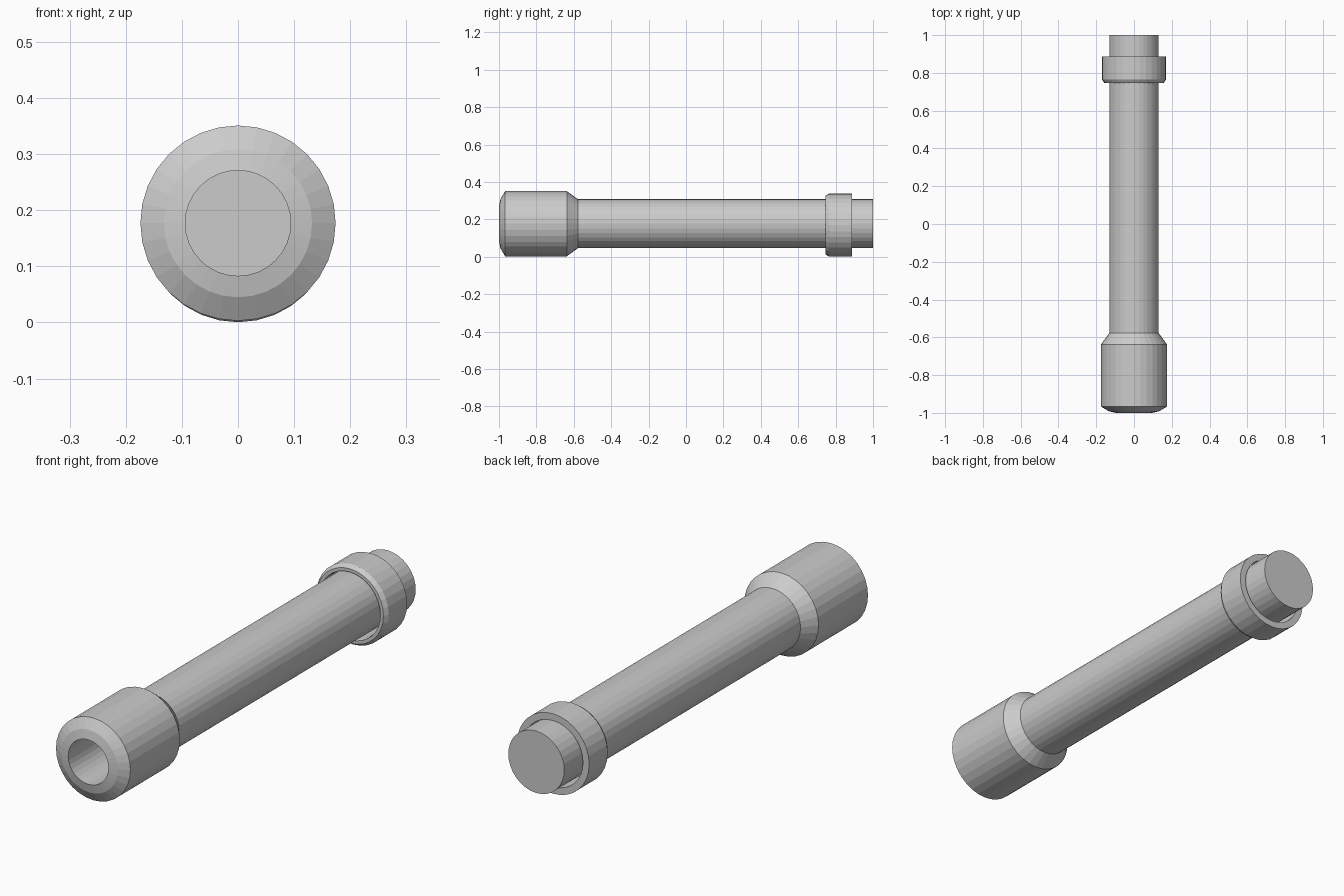
import bpy, bmesh
from math import cos, sin, pi

if "Cube" in bpy.data.objects:
    bpy.data.objects.remove(bpy.data.objects["Cube"])

SIDES = 32


def lathe(name, profile, centre_z, closed=False):
    """Spin a (radius, y) profile around the y axis; cap open ends."""
    bm = bmesh.new()
    rings = []
    for r, y in profile:
        rings.append([bm.verts.new((r * cos(2 * pi * i / SIDES), y,
                                    centre_z + r * sin(2 * pi * i / SIDES)))
                      for i in range(SIDES)])
    pairs = list(zip(rings, rings[1:]))
    if closed:
        pairs.append((rings[-1], rings[0]))
    for a, b in pairs:
        for i in range(SIDES):
            j = (i + 1) % SIDES
            bm.faces.new((a[i], a[j], b[j], b[i]))
    if not closed:
        bm.faces.new(rings[0])
        bm.faces.new(rings[-1])
    bmesh.ops.recalc_face_normals(bm, faces=bm.faces)
    mesh = bpy.data.meshes.new(name)
    bm.to_mesh(mesh)
    bm.free()
    obj = bpy.data.objects.new(name, mesh)
    bpy.context.collection.objects.link(obj)
    return obj


# Shaft with thick rounded head and a blind bore in the front end
lathe("shaft_and_head", [
    (0.094, -0.60), (0.094, -1.0), (0.132, -0.992), (0.174, -0.967),
    (0.174, -0.637), (0.131, -0.578), (0.131, 1.0)], 0.177)

# Loose ring around the rear end, chamfered at its front edge
lathe("collar", [
    (0.143, 0.747), (0.157, 0.747), (0.169, 0.765),
    (0.169, 0.888), (0.140, 0.888), (0.140, 0.765)], 0.1695, closed=True)
